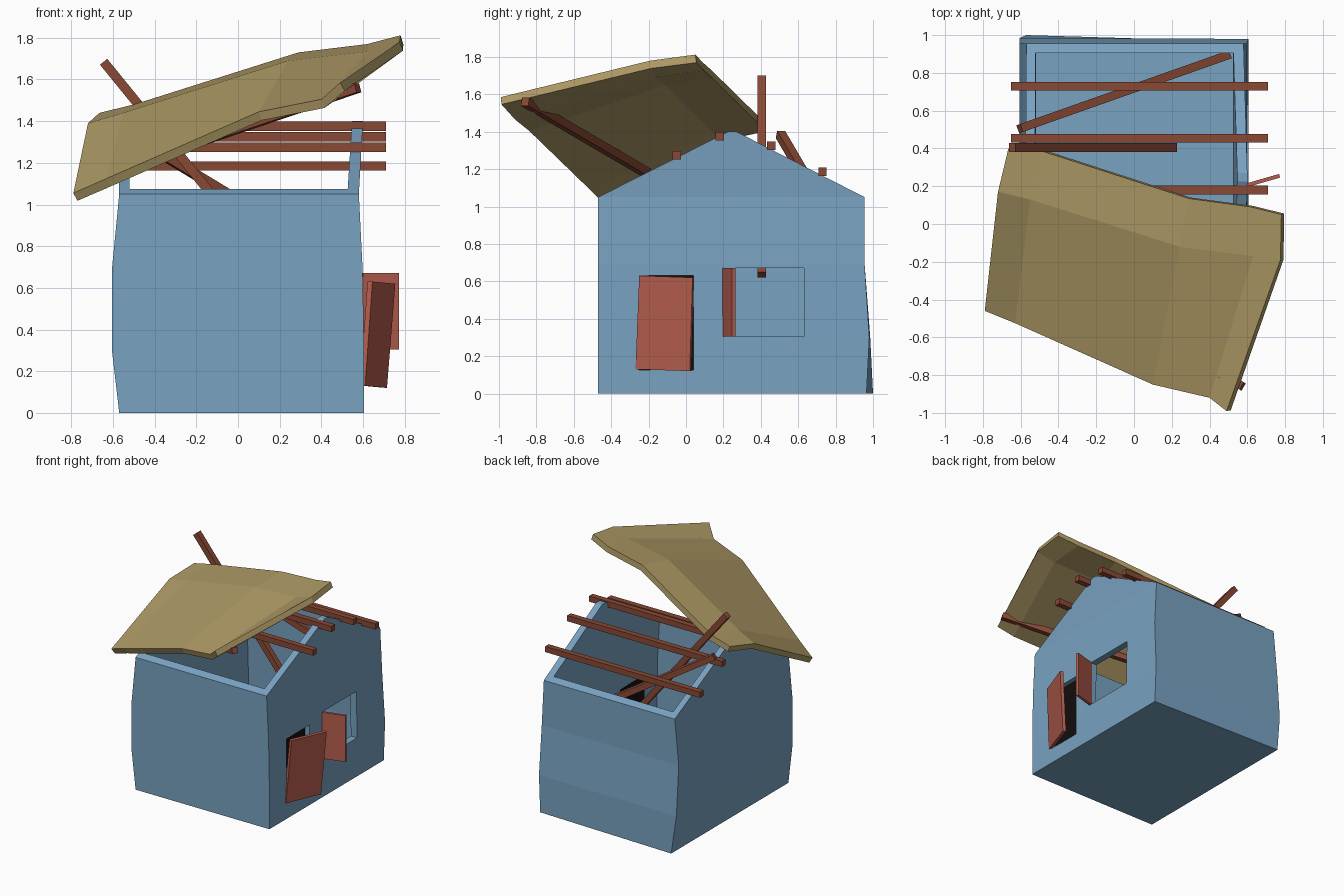
import bpy, bmesh
from mathutils import Vector

if "Cube" in bpy.data.objects:
    bpy.data.objects.remove(bpy.data.objects["Cube"])


def material(name, rgb):
    m = bpy.data.materials.new(name)
    m.diffuse_color = (*rgb, 1)
    m.use_nodes = True
    m.node_tree.nodes["Principled BSDF"].inputs["Base Color"].default_value = m.diffuse_color
    return m


BLUE = material("blue_plaster", (0.19, 0.36, 0.53))
TAN = material("tan_roof", (0.42, 0.32, 0.13))
BROWN = material("brown_wood", (0.25, 0.065, 0.035))
RED = material("red_wood", (0.46, 0.11, 0.075))
BLACK = material("dark_opening", (0.006, 0.004, 0.004))


def make(name, verts, faces, mat):
    me = bpy.data.meshes.new(name)
    bm = bmesh.new()
    vs = [bm.verts.new(v) for v in verts]
    for f in faces:
        bm.faces.new([vs[i] for i in f])
    bmesh.ops.recalc_face_normals(bm, faces=bm.faces)
    bm.to_mesh(me)
    bm.free()
    me.materials.append(mat)
    ob = bpy.data.objects.new(name, me)
    bpy.context.collection.objects.link(ob)
    return ob


def loft(name, rings, mat, top=True):
    """Stack of four-cornered rings, capped at the ends."""
    faces = [(3, 2, 1, 0)]
    for r in range(len(rings) - 1):
        for i in range(4):
            j = (i + 1) % 4
            faces.append((r*4 + i, r*4 + j, r*4 + 4 + j, r*4 + 4 + i))
    n = len(rings)*4
    if top:
        faces.append((n - 4, n - 3, n - 2, n - 1))
    return rings, faces


def lofted(name, rings, mat):
    rings, faces = loft(name, rings, mat)
    return make(name, [p for r in rings for p in r], faces, mat)


def rect(x0, x1, y0, y1, z):
    return [(x0, y0, z), (x1, y0, z), (x1, y1, z), (x0, y1, z)]


def box(name, x, y, z, mat):
    return lofted(name, [rect(*x, *y, z[0]), rect(*x, *y, z[1])], mat)


def beam(name, a, b, w=0.045):
    a, b = Vector(a), Vector(b)
    d = (b - a).normalized()
    side = d.cross(Vector((0, 0, 1))).normalized()*w/2
    up = side.cross(d).normalized()*w/2
    ring = [side + up, up - side, -side - up, side - up]
    return lofted(name, [[a + o for o in ring], [b + o for o in ring]], BROWN)


def apply_mods(ob):
    dg = bpy.context.evaluated_depsgraph_get()
    me = bpy.data.meshes.new_from_object(ob.evaluated_get(dg))
    ob.modifiers.clear()
    ob.data = me


def cut(ob, cutter):
    m = ob.modifiers.new("cut", 'BOOLEAN')
    m.operation, m.solver, m.object = 'DIFFERENCE', 'EXACT', cutter
    apply_mods(ob)
    bpy.data.objects.remove(cutter)


# House shell: slightly bulging walls with gable ends
rings = [
    [(-.57, -.47, 0), (.605, -.47, 0), (.605, .965, 0), (-.57, 1.0, 0)],
    [(-.605, -.47, .3), (.605, -.47, .3), (.605, .98, .3), (-.605, .985, .3)],
    [(-.605, -.47, .69), (.598, -.47, .69), (.598, .955, .69), (-.605, .955, .69)],
    rect(-.57, .58, -.47, .955, 1.05)]
_, faces = loft("", rings, BLUE, top=False)
verts = [p for r in rings for p in r]
verts += [(-.575, .225, 1.4), (.6, .225, 1.4), (.6, .27, 1.4), (-.575, .27, 1.4)]
faces += [(12, 13, 17, 16), (16, 17, 18, 19), (19, 18, 14, 15),
          (13, 14, 18, 17), (12, 16, 19, 15)]
walls = make("house_walls", verts, faces, BLUE)
cut(walls, lofted("cavity", [
    rect(-.52, .55, -.42, .91, .03), rect(-.55, .55, -.42, .92, .3),
    rect(-.55, .545, -.42, .905, .69), rect(-.52, .525, -.42, .905, 1.05),
    rect(-.525, .55, -.42, .905, 1.45)], BLUE))
cut(walls, box("window_cut", (.4, .8), (.21, .63), (.305, .672), BLUE))
cut(walls, box("door_cut", (.4, .8), (-.25, .04), (.125, .63), BLUE))
box("door_darkness", (.545, .56), (-.26, .05), (.115, .64), BLACK)


# Open door leaf and window shutter
def panel(name, low, high, t):
    a, b = Vector(low[0]), Vector(low[1])
    n = (b - a).cross(Vector(high[0]) - a).normalized()*t
    return lofted(name, [[Vector(p[0]), Vector(p[1]), Vector(p[1]) - n,
                          Vector(p[0]) - n] for p in (low, high)], RED)


panel("door", [(.61, -.27, .13), (.715, .02, .12)],
      [(.645, -.25, .63), (.755, .035, .62)], .025)
panel("shutter", [(.595, .215, .305), (.768, .265, .305)],
      [(.595, .215, .672), (.768, .265, .672)], -.02)

# Purlins across the gables
for i, (y, z) in enumerate([(-.05, 1.275), (.18, 1.375), (.455, 1.325), (.73, 1.185)]):
    beam(f"purlin_{i + 1}", (-.65, y, z), (.71, y, z))

# Loose beams
beam("fallen_beam", (-.605, .505, 1.385), (.5, .895, .72))
beam("upright_beam", (-.645, .405, 1.685), (.21, .405, .635))
beam("roof_beam", (.575, -.86, 1.56), (-.55, -.21, 1.18))

# Lifted, warped roof slab
rows = [
    [(-.79, -.46, 1.055), (-.63, -.525, 1.125), (.10, -.85, 1.445), (.40, -.92, 1.505), (.49, -.99, 1.585)],
    [(-.72, .17, 1.39), (-.55, .13, 1.44), (.24, -.12, 1.69), (.63, -.17, 1.735), (.775, -.19, 1.78)],
    [(-.665, .40, 1.44), (-.50, .39, 1.48), (.29, .135, 1.73), (.62, .09, 1.77), (.78, .05, 1.812)]]
verts = [p for r in rows for p in r]
faces = [(r*5 + c, r*5 + c + 1, r*5 + c + 6, r*5 + c + 5) for r in range(2) for c in range(4)]
roof = make("roof_slab", verts, faces, TAN)
if roof.data.polygons[0].normal.z < 0:
    roof.data.flip_normals()
s = roof.modifiers.new("thickness", 'SOLIDIFY')
s.thickness, s.offset = .045, -1
apply_mods(roof)
